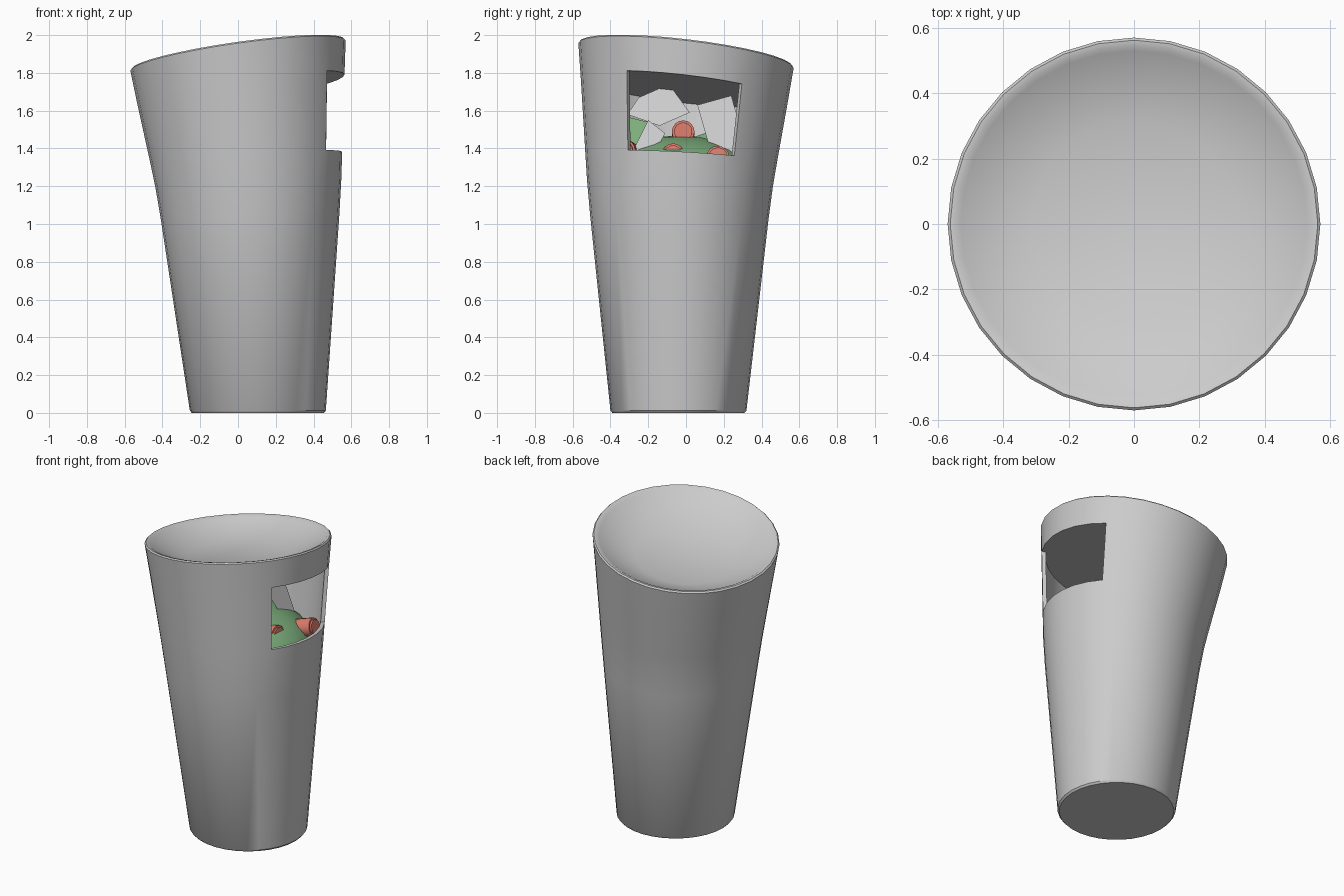
import bpy, bmesh, math
from mathutils import Vector

if "Cube" in bpy.data.objects:
    bpy.data.objects.remove(bpy.data.objects["Cube"])

N = 32          # sides of the round body
WALL = 0.025    # wall thickness
WIN = 3         # window half width, in columns around +x


def material(name, rgb):
    m = bpy.data.materials.new(name)
    m.diffuse_color = (*rgb, 1)
    m.use_nodes = True
    m.node_tree.nodes["Principled BSDF"].inputs["Base Color"].default_value = m.diffuse_color
    return m


def finish(name, bm, mat=None, smooth=True):
    bmesh.ops.recalc_face_normals(bm, faces=bm.faces)
    me = bpy.data.meshes.new(name)
    bm.to_mesh(me)
    bm.free()
    ob = bpy.data.objects.new(name, me)
    bpy.context.collection.objects.link(ob)
    if mat:
        me.materials.append(mat)
    if smooth:
        bpy.ops.object.select_all(action='DESELECT')
        ob.select_set(True)
        bpy.context.view_layer.objects.active = ob
        bpy.ops.object.shade_smooth_by_angle(angle=math.radians(35))
    return ob


# Sections: centre x, centre y, radius, height, slope along x, slope along y
BASE = (0.105, -0.04, 0.36, 0.0, 0, 0)
MID = (0.06, -0.035, 0.485, 1.15, 0.04, -0.03)
TOP = (0.0, 0.0, 0.57, 1.9, 0.14, -0.115)


def mix(a, b, t):
    return tuple(p + (q - p) * t for p, q in zip(a, b))


def change(s, dr=0, dz=0):
    return (s[0], s[1], s[2] + dr, s[3] + dz, s[4], s[5])


SILL = mix(MID, TOP, 0.26)
LINTEL = mix(MID, TOP, 0.747)
LINTEL = LINTEL[:4] + TOP[4:]

# Body: one continuous skin, outside, dish on top, and hollow inside
bm = bmesh.new()


def ring(s):
    cx, cy, r, z, a, b = s
    out = []
    for i in range(N):
        t = 2 * math.pi * i / N
        x, y = cx + r * math.cos(t), cy + r * math.sin(t)
        out.append(bm.verts.new((x, y, z + a * x + b * y)))
    return out


def strip(a, b, window=False):
    for i in range(N):
        if window and (i < WIN or i >= N - WIN):
            continue
        j = (i + 1) % N
        bm.faces.new((a[i], a[j], b[j], b[i]))


outer = [ring(s) for s in (
    change(BASE, -0.01), change(BASE, 0, 0.012), mix(BASE, MID, 0.9), mix(MID, TOP, 0.08),
    SILL, LINTEL, change(TOP, 0, -0.008), change(TOP, -0.008), change(TOP, -0.025, -0.003),
    change(TOP, -0.04, -0.014), change(TOP, -0.255, -0.11))]
inner = [ring(change(s, -WALL)) for s in (
    change(BASE, 0, 0.03), mix(BASE, MID, 0.9), mix(MID, TOP, 0.08), SILL, LINTEL)]
for rings, sill in ((outer, 4), (inner, 3)):
    for k in range(len(rings) - 1):
        strip(rings[k], rings[k + 1], k == sill)
    bm.faces.new(rings[0])
    bm.faces.new(rings[-1])
# Window reveals joining both skins
os_, ol, is_, il = outer[4], outer[5], inner[3], inner[4]
for i in range(-WIN, WIN):
    bm.faces.new((os_[i], os_[i + 1], is_[i + 1], is_[i]))
    bm.faces.new((ol[i], ol[i + 1], il[i + 1], il[i]))
for i in (-WIN, WIN):
    bm.faces.new((os_[i], ol[i], il[i], is_[i]))
finish("bin_body", bm)

green = material("green", (0.2, 0.42, 0.2))
red = material("red", (0.7, 0.2, 0.15))

# Heap of rubbish
bm = bmesh.new()
bmesh.ops.create_uvsphere(bm, u_segments=24, v_segments=12, radius=1)
bmesh.ops.bisect_plane(bm, geom=bm.verts[:] + bm.edges[:] + bm.faces[:], plane_co=(0, 0, 0),
                       plane_no=(0, 0, -1), clear_outer=True)
for v in bm.verts:
    v.co = Vector((0.045 + 0.45 * v.co.x, -0.025 + 0.45 * v.co.y, 1.2 + 0.27 * v.co.z))
finish("rubbish_heap", bm, green)


# Loose sheets
def sheet(name, points, mat=None):
    bm = bmesh.new()
    bm.faces.new([bm.verts.new(p) for p in points])
    finish(name, bm, mat, False)


sheet("paper_large", [(-0.05, -0.31, 1.58), (-0.06, -0.25, 1.67), (-0.08, -0.09, 1.74),
                      (-0.02, 0.02, 1.59), (0.02, -0.14, 1.52)])
sheet("paper_tall", [(0.12, 0.06, 1.63), (0.1, 0.24, 1.68), (0.16, 0.29, 1.5),
                     (0.24, 0.26, 1.37), (0.22, 0.12, 1.42)])
sheet("paper_small", [(0.18, -0.2, 1.55), (0.2, -0.11, 1.48), (0.27, -0.16, 1.39), (0.26, -0.28, 1.39)])
sheet("green_sheet_a", [(0.05, -0.36, 1.58), (0.06, -0.2, 1.54), (0.15, -0.22, 1.38), (0.12, -0.36, 1.38)], green)
sheet("green_sheet_b", [(0.12, -0.02, 1.44), (0.1, 0.13, 1.49), (0.2, 0.17, 1.38), (0.22, 0.0, 1.38)], green)


# Cans, each lying with its end towards the window
def can(name, end, direction, length=0.16, r=0.06):
    bm = bmesh.new()
    bmesh.ops.create_cone(bm, cap_ends=True, segments=16, radius1=r, radius2=r, depth=length)
    caps = [e for e in bm.edges if abs(e.verts[0].co.z - e.verts[1].co.z) < 1e-5]
    bmesh.ops.bevel(bm, geom=caps, offset=0.012, segments=2, affect='EDGES')
    d = Vector(direction).normalized()
    rot = d.to_track_quat('Z', 'Y')
    for v in bm.verts:
        v.co = rot @ v.co + Vector(end) - d * length / 2
    finish(name, bm, red)


can("can_back", (0.16, -0.015, 1.49), (1, 0, 0.1))
can("can_middle", (0.36, -0.07, 1.37), (1, -0.1, 0.2))
can("can_right", (0.46, 0.17, 1.36), (1, 0.1, 0.3))
can("can_left", (0.3, -0.33, 1.39), (1, -0.2, 0.1))
